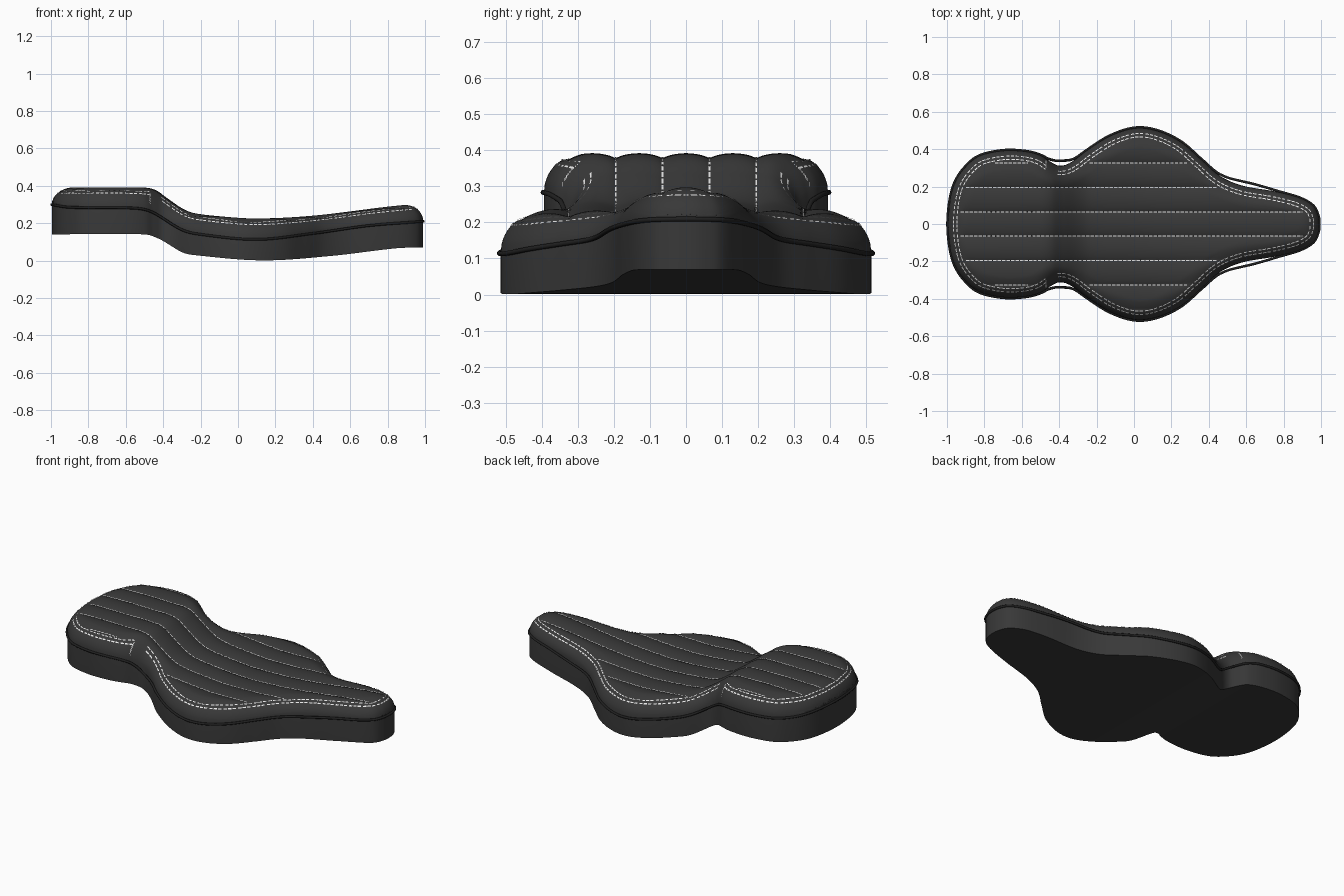
import bpy, bmesh, math
from mathutils import Vector, kdtree

if "Cube" in bpy.data.objects:
    bpy.data.objects.remove(bpy.data.objects["Cube"])


def material(name, value, rough):
    m = bpy.data.materials.new(name)
    m.use_nodes = True
    m.diffuse_color = (value, value, value, 1)
    node = m.node_tree.nodes["Principled BSDF"]
    node.inputs["Base Color"].default_value = (value, value, value, 1)
    node.inputs["Roughness"].default_value = rough
    return m


LEATHER = material("charcoal leather", 0.04, 0.6)
TRIM = material("black piping", 0.015, 0.6)
THREAD = material("white thread", 0.8, 0.7)


def smooth_curve(pts):
    """Hermite interpolation of a value along x."""
    n = len(pts)

    def slope(i):
        a, b = pts[max(i - 1, 0)], pts[min(i + 1, n - 1)]
        return (b[1] - a[1]) / (b[0] - a[0])

    def value(x):
        x = min(max(x, pts[0][0]), pts[-1][0])
        i = next(k for k in range(n - 1) if x <= pts[k + 1][0])
        (xa, ya), (xb, yb) = pts[i], pts[i + 1]
        h = xb - xa
        t = (x - xa) / h
        return (ya + (yb - ya) * t * t * (3 - 2 * t)
                + h * t * (1 - t) * ((1 - t) * slope(i) - t * slope(i + 1)))
    return value


def spline(pts, steps):
    """Catmull-Rom points through a half outline, mirrored at its ends."""
    p = [Vector(q) for q in pts]
    p = [Vector((p[1].x, -p[1].y))] + p + [Vector((p[-2].x, -p[-2].y))]
    out = []
    for a, b, c, d in zip(p, p[1:], p[2:], p[3:]):
        for k in range(steps):
            t = k / steps
            out.append(0.5 * (2 * b + (c - a) * t + (2 * a - 5 * b + 4 * c - d) * t * t
                              + (3 * b - a - 3 * c + d) * t ** 3))
    return out + [p[-2]]


# Side profile: crown, piping line and underside
crown = smooth_curve([(-1, .39), (-.5, .39), (-.44, .377), (-.38, .335), (-.3, .28), (-.24, .255),
                      (-.1, .237), (.1, .225), (.4, .24), (.8, .288), (1, .308)])
welt = smooth_curve([(-1, .3), (-.9, .285), (-.55, .28), (-.46, .26), (-.3, .165), (-.2, .14),
                     (.1, .113), (.4, .145), (.7, .187), (1, .21)])
under = smooth_curve([(-1, .14), (-.5, .14), (-.42, .115), (-.3, .045), (-.24, .03),
                      (.13, .001), (.5, .025), (.85, .066), (1, .07)])

# Half outline seen from above
HALF = [(-.995, 0), (-.985, .12), (-.96, .215), (-.91, .295), (-.83, .362), (-.7, .392), (-.58, .388),
        (-.5, .367), (-.45, .335), (-.4, .312), (-.34, .328), (-.25, .395), (-.13, .47), (0, .512),
        (.12, .5), (.25, .44), (.36, .345), (.46, .257), (.58, .205), (.75, .175),
        (.88, .142), (.955, .1), (.983, .05), (.99, 0)]
outline = spline(HALF, 8)
dense = spline(HALF, 40)
tree = kdtree.KDTree(2 * len(dense))
for i, p in enumerate(dense):
    tree.insert((p.x, p.y, 0), 2 * i)
    tree.insert((p.x, -p.y, 0), 2 * i + 1)
tree.balance()

PITCH = 0.13      # width of one padded channel
SHOULDER = 0.11   # radius of the padded edge


def edge_distance(x, y):
    return tree.find((x, y, 0))[2]


def surface(x, y):
    d = edge_distance(x, y)
    round_off = math.sqrt(1 - (1 - min(d / SHOULDER, 1)) ** 2)
    fade = min(max((d - .03) / .06, 0), 1)
    groove = abs(math.sin(math.pi * y / PITCH - math.pi / 2)) ** .6
    return welt(x) + (crown(x) - welt(x)) * round_off - .016 * fade * (1 - groove)


def make_object(name, bm, mat):
    mesh = bpy.data.meshes.new(name)
    bm.to_mesh(mesh)
    bm.free()
    mesh.materials.append(mat)
    ob = bpy.data.objects.new(name, mesh)
    bpy.context.collection.objects.link(ob)
    return ob


# Padded body lofted from cross-sections
COLS = 180
bm = bmesh.new()
sections = []
for p in outline:
    w = max(p.y, .0005)
    ring = [bm.verts.new((p.x, -w, under(p.x)))]
    for j in range(COLS + 1):
        u = 2 * j / COLS - 1
        s = .5 * u + .5 * math.sin(u * math.pi / 2)
        y = w * s
        z = welt(p.x) if j in (0, COLS) else surface(p.x, y)
        ring.append(bm.verts.new((p.x, y, z)))
    ring.append(bm.verts.new((p.x, w, under(p.x))))
    sections.append(ring)
for a, b in zip(sections, sections[1:]):
    for j in range(len(a)):
        k = (j + 1) % len(a)
        bm.faces.new((a[j], b[j], b[k], a[k]))
for end in (sections[0], sections[-1]):
    bm.faces.new(end)
bmesh.ops.recalc_face_normals(bm, faces=bm.faces)
body = make_object("seat_pad", bm, LEATHER)
bpy.context.view_layer.objects.active = body
body.select_set(True)
bpy.ops.object.shade_smooth_by_angle(angle=math.radians(50))

# Piping cord, bridging the hollows of the outline
cord = []
for p in outline:
    gap = .025 * math.exp(-((p.x + .39) / .06) ** 2) + .022 * math.exp(-((p.x - .6) / .13) ** 2)
    cord.append((p.x * 1.002, p.y * 1.006 + gap, welt(p.x)))
loop = cord + [(x, -y, z) for x, y, z in cord[-2:0:-1]]
data = bpy.data.curves.new("piping", "CURVE")
data.dimensions = "3D"
data.bevel_depth = .007
data.bevel_resolution = 2
line = data.splines.new("POLY")
line.points.add(len(loop) - 1)
for point, co in zip(line.points, loop):
    point.co = (*co, 1)
line.use_cyclic_u = True
data.materials.append(TRIM)
bpy.context.collection.objects.link(bpy.data.objects.new("piping", data))


def stitch_row(bm, path, dash, gap, width, lift):
    """Lay short flat stitches on the surface along a plan path."""
    travelled = 0
    for a, b in zip(path, path[1:]):
        step = b - a
        mid = travelled + step.length / 2
        travelled += step.length
        if step.length < 1e-6 or mid % (dash + gap) > dash:
            continue
        side = Vector((-step.y, step.x)).normalized() * width / 2
        corners = [a - side, b - side, b + side, a + side]
        bm.faces.new([bm.verts.new((c.x, c.y, surface(c.x, c.y) + lift)) for c in corners])


def resample(path, size):
    out = [path[0]]
    for p in path[1:]:
        while (p - out[-1]).length >= size:
            out.append(out[-1] + (p - out[-1]).normalized() * size)
    return out


# Lengthwise channel stitching
bm = bmesh.new()
for k in (.5, 1.5, 2.5):
    for y in (k * PITCH, -k * PITCH):
        xs = [-1 + .006 * i for i in range(333)]
        run = [Vector((x, y)) for x in xs]
        inside = [v for v in run if abs(y) < max(q.y for q in outline if abs(q.x - v.x) < .05)
                  and edge_distance(v.x, y) > .06]
        inside = [v for v in inside if any(abs(q.x - v.x) < .04 and q.y > abs(y) + .03 for q in outline)]
        parts = [[]]
        for v in inside:
            if parts[-1] and v.x - parts[-1][-1].x > .01:
                parts.append([])
            parts[-1].append(v)
        for part in parts:
            stitch_row(bm, part, .018, .006, .005, .002)
make_object("channel_stitching", bm, THREAD)

# Double row of stitching around the shoulder, dropping down at the waist
bm = bmesh.new()
for depth in (.03, .048):
    inset = []
    for a, b in zip(dense, dense[1:]):
        n = Vector((b.y - a.y, a.x - b.x)).normalized()
        q = (a + b) / 2 + n * depth
        if edge_distance(q.x, q.y) > depth * .96 and q.y > 0:
            inset.append(q)
    path = resample(inset, .006)
    rows = [[v for v in path if v.x < -.47], [v for v in path if v.x > -.41]]
    for row in rows:
        for sign in (1, -1):
            stitch_row(bm, [Vector((v.x, v.y * sign)) for v in row], .018, .008, .005, .003)
for sign in (1, -1):
    drop = [Vector((-.47, sign * (.3 + .0015 * i))) for i in range(30)]
    stitch_row(bm, [v for v in drop if abs(v.y) < .343], .003, .002, .005, .003)
make_object("edge_stitching", bm, THREAD)
